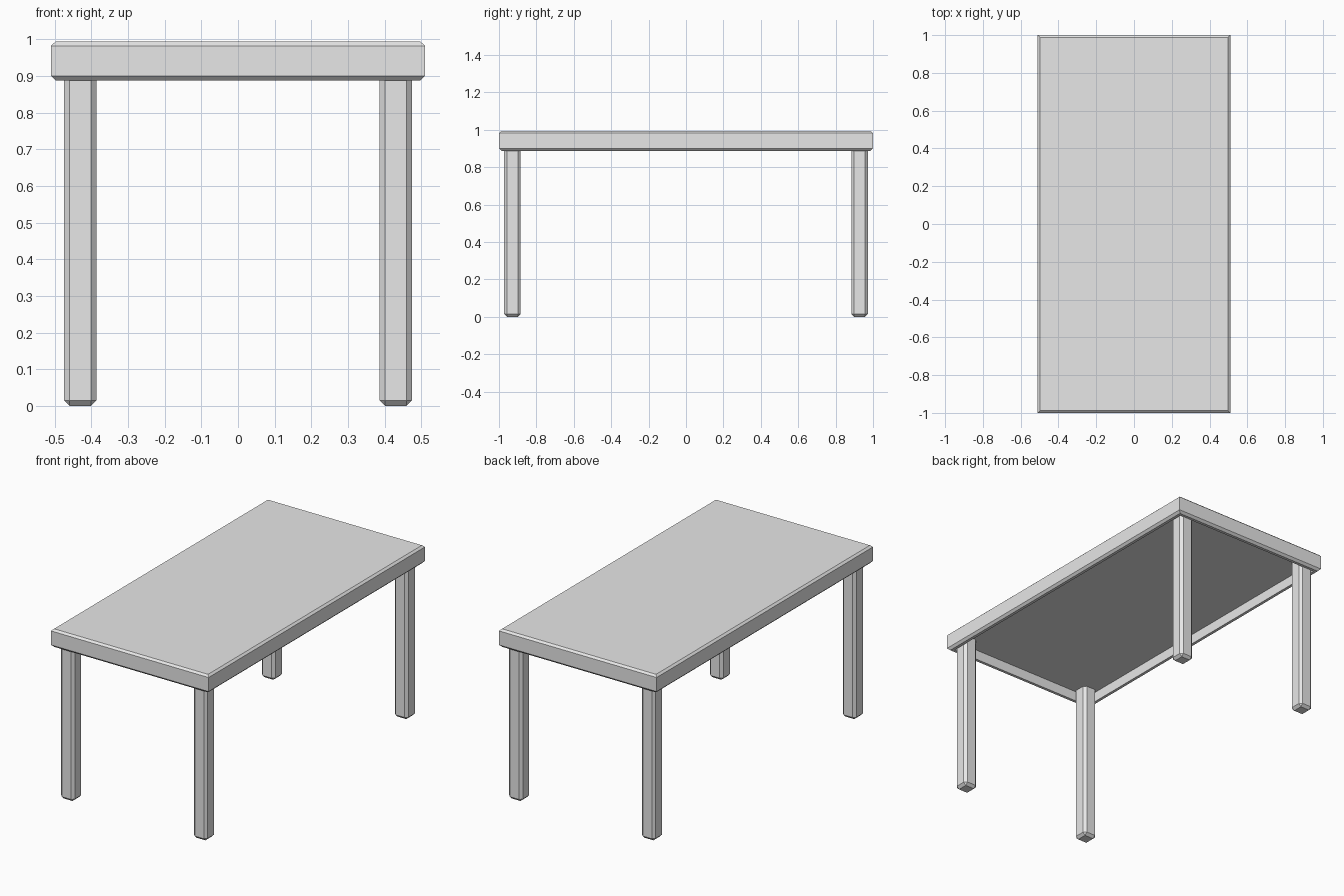
import bpy
import bmesh

cube = bpy.data.objects.get("Cube")
if cube:
    bpy.data.objects.remove(cube, do_unlink=True)

GREY = (0.8, 0.8, 0.8, 1.0)
grey = bpy.data.materials.new("light_grey")
grey.use_nodes = True
grey.diffuse_color = GREY
grey.node_tree.nodes["Principled BSDF"].inputs["Base Color"].default_value = GREY

HALF_X, HALF_Y = 0.51, 1.0
UNDERSIDE = 0.945


def finish(name, bm):
    """Turn a bmesh into a named grey object."""
    bmesh.ops.recalc_face_normals(bm, faces=bm.faces)
    mesh = bpy.data.meshes.new(name)
    bm.to_mesh(mesh)
    bm.free()
    mesh.materials.append(grey)
    obj = bpy.data.objects.new(name, mesh)
    bpy.context.collection.objects.link(obj)
    return obj


def rect_loft(name, profile):
    """Stack rectangles given as (inset, z) and cap both ends."""
    bm = bmesh.new()
    rings = []
    for inset, z in profile:
        x, y = HALF_X - inset, HALF_Y - inset
        rings.append([bm.verts.new((sx * x, sy * y, z))
                      for sx, sy in ((-1, -1), (1, -1), (1, 1), (-1, 1))])
    for low, high in zip(rings, rings[1:]):
        for i in range(4):
            j = (i + 1) % 4
            bm.faces.new((low[i], low[j], high[j], high[i]))
    bm.faces.new(rings[0])
    bm.faces.new(rings[-1])
    return finish(name, bm)


# Table top: chamfered slab with a rim hanging round a recessed underside
rect_loft("table_top", [
    (0.012, 0.993), (0.0, 0.982), (0.0, 0.9), (0.013, 0.887),
    (0.03, 0.887), (0.03, UNDERSIDE),
])


def leg(name, x, y, width=0.088, chamfer=0.015):
    """Square post with chamfered long edges and foot."""
    bm = bmesh.new()
    bmesh.ops.create_cube(bm, size=1)
    for v in bm.verts:
        v.co.x = v.co.x * width + x
        v.co.y = v.co.y * width + y
        v.co.z = (v.co.z + 0.5) * UNDERSIDE
    edges = [e for e in bm.edges if min(v.co.z for v in e.verts) < 0.01]
    bmesh.ops.bevel(bm, geom=edges, offset=chamfer, segments=1,
                    affect='EDGES', profile=0.5)
    return finish(name, bm)


# Four legs
for end, sy in (("front", -1), ("back", 1)):
    for side, sx in (("right", -1), ("left", 1)):
        leg(f"{end}_{side}_leg", sx * 0.43, sy * 0.928)
